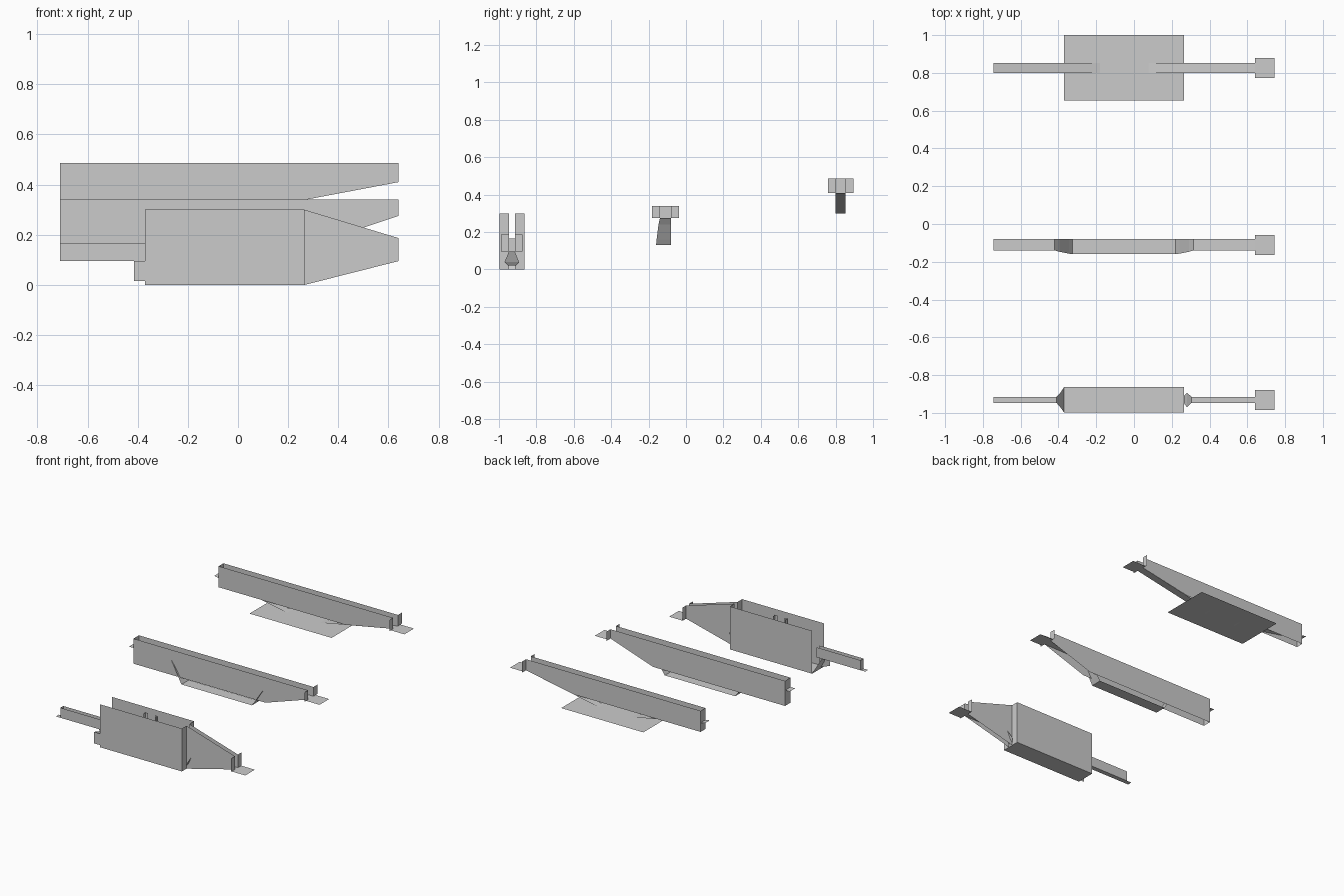
import bpy, bmesh

if "Cube" in bpy.data.objects:
    bpy.data.objects.remove(bpy.data.objects["Cube"])


def mesh(name, polys):
    """Thin sheet object from a list of polygons."""
    bm = bmesh.new()
    for p in polys:
        bm.faces.new([bm.verts.new(v) for v in p])
    bmesh.ops.remove_doubles(bm, verts=bm.verts, dist=0.0005)
    me = bpy.data.meshes.new(name)
    bm.to_mesh(me)
    bm.free()
    ob = bpy.data.objects.new(name, me)
    bpy.context.collection.objects.link(ob)
    return ob


def side(profile, y):
    return [(x, y, z) for x, z in profile]


def across(x, y0, y1, z0, z1):
    return [(x, y0, z0), (x, y1, z0), (x, y1, z1), (x, y0, z1)]


def strip(stations):
    """Floor strip through stations (x, z, y0, y1)."""
    return [[(a[0], a[2], a[1]), (b[0], b[2], b[1]), (b[0], b[3], b[1]), (a[0], a[3], a[1])]
            for a, b in zip(stations, stations[1:])]


def mirrored(half):
    """Mirror right-hand stations about the trough middle."""
    return [(-0.105 - s[0],) + tuple(s[1:]) for s in reversed(half)] + list(half)


def end_fittings(name, y0, y1, z0, z1):
    """Flared wall tabs and the wide flat lip at the right end."""
    mesh(name + "_tabs", [across(0.64, y0 - 0.042, y0, z0, z1),
                          across(0.64, y1, y1 + 0.042, z0, z1)])
    c = (y0 + y1) / 2
    mesh(name + "_lip", strip([(0.64, z0, c - 0.053, c + 0.053),
                               (0.745, z0, c - 0.053, c + 0.053)]))


# Rear trough: tall walls, sloping floor, flat sheet
y0, y1 = 0.80, 0.853
wall = [(-0.71, 0.34), (0.27, 0.34), (0.64, 0.41), (0.64, 0.487), (-0.71, 0.487)]
mesh("rear_walls", [side(wall, y0), side(wall, y1)])
mesh("rear_end_panel", [across(-0.71, y0, y1, 0.34, 0.487)])
mesh("rear_floor", strip(mirrored([(0.065, 0.30, y0, y1), (0.64, 0.41, y0, y1)])))
mesh("rear_sheet", strip([(-0.37, 0.302, 0.655, 1.0), (0.265, 0.302, 0.655, 1.0)]))
end_fittings("rear", y0, y1, 0.41, 0.487)

# Middle trough: floor drops into a wider pan
y0, y1 = -0.14, -0.08
wall = [(-0.71, 0.165), (0.31, 0.165), (0.64, 0.275), (0.64, 0.34), (-0.71, 0.34)]
mesh("middle_walls", [side(wall, y0), side(wall, y1)])
mesh("middle_end_panel", [across(-0.71, y0, y1, 0.165, 0.34)])
pan = [(0.22, 0.13, -0.16, y1), (0.24, 0.16, -0.157, y1), (0.265, 0.20, -0.152, y1),
       (0.29, 0.24, -0.147, y1), (0.315, 0.272, y0, y1), (0.64, 0.275, y0, y1)]
mesh("middle_floor", strip(mirrored(pan)))
end_fittings("middle", y0, y1, 0.275, 0.34)

# Front hopper: deep box between low rails
y0, y1, b0, b1 = -0.947, -0.915, -0.998, -0.864
box = [(-0.37, 0.0), (0.265, 0.0), (0.265, 0.30), (-0.37, 0.30)]
mesh("box_walls", [side(box, b0), side(box, b1)])
mesh("box_end_walls", [across(0.265, b0, y0, 0, 0.30), across(0.265, y1, b1, 0, 0.30)])
mesh("box_floor", strip([(-0.37, 0, b0, b1), (0.265, 0, b0, b1)]))
taper = [(0.265, 0.0), (0.64, 0.095), (0.64, 0.187), (0.265, 0.30)]
mesh("taper_walls", [side(taper, y0), side(taper, y1)])
rail = [(-0.71, 0.095), (-0.37, 0.095), (-0.37, 0.165), (-0.71, 0.165)]
mesh("rail_walls", [side(rail, y0), side(rail, y1)])
mesh("rail_end_panel", [across(-0.71, y0, y1, 0.095, 0.165)])
mesh("front_floor_left", strip([(-0.745, 0.095, y0, y1), (-0.41, 0.095, y0, y1),
                                (-0.39, 0.05, -0.97, -0.893), (-0.37, 0.0, b0, b1)]))
mesh("front_floor_right", strip([(0.265, 0.02, -0.95, -0.91), (0.28, 0.04, -0.97, -0.893),
                                 (0.305, 0.095, y0, y1), (0.64, 0.095, y0, y1)]))
mesh("box_left_flap", [side([(-0.415, 0.015), (-0.37, 0.015), (-0.37, 0.095), (-0.415, 0.095)], b0),
                       [(-0.415, b0, 0.015), (-0.37, y0, 0.015), (-0.37, y0, 0.095), (-0.415, b0, 0.095)]])
end_fittings("front", y0, y1, 0.095, 0.187)

# Four angled corner posts inside the box
posts = []
for x, dx in ((-0.10, 0.02), (-0.005, -0.02)):
    for y, dy in ((-0.976, 0.02), (-0.88, -0.02)):
        posts.append(side([(x, 0), (x + dx, 0), (x + dx, 0.27), (x, 0.27)], y))
        posts.append(across(x, y, y + dy, 0, 0.27))
mesh("corner_posts", posts)
